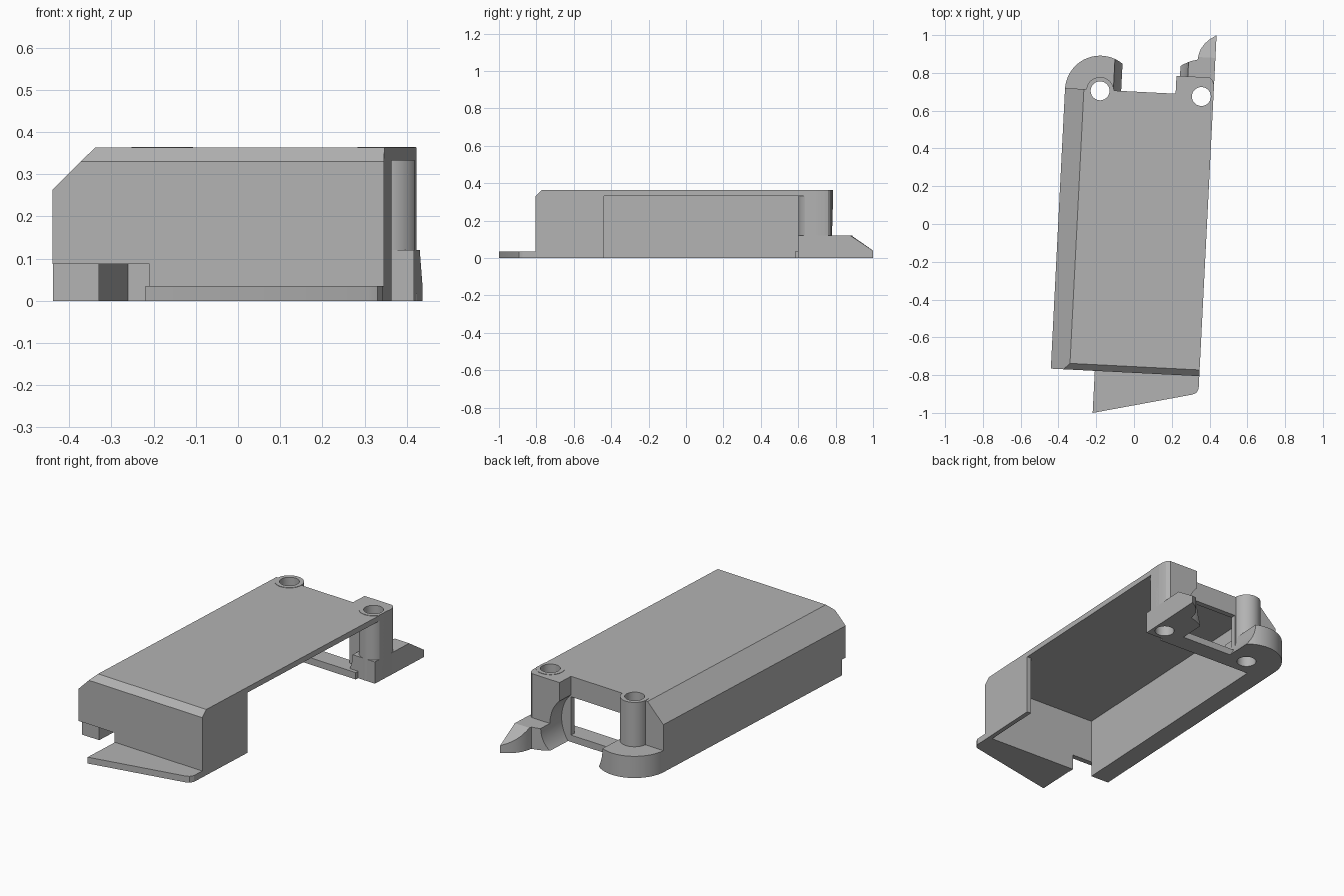
import bpy, bmesh, math
from mathutils import Vector

if "Cube" in bpy.data.objects:
    bpy.data.objects.remove(bpy.data.objects["Cube"], do_unlink=True)

grey = bpy.data.materials.new("plain_grey")
grey.use_nodes = True
grey.diffuse_color = (0.45, 0.45, 0.45, 1)
grey.node_tree.nodes["Principled BSDF"].inputs["Base Color"].default_value = (0.45, 0.45, 0.45, 1)

parts = []


def prism(name, outline, lo, hi, axis="z"):
    """Extrude an outline along z (points are x, y) or along y (points are x, z)."""
    bm = bmesh.new()
    place = (lambda a, b: (a, b, lo)) if axis == "z" else (lambda a, b: (a, lo, b))
    face = bm.faces.new([bm.verts.new(place(a, b)) for a, b in outline])
    new = bmesh.ops.extrude_face_region(bm, geom=[face])["geom"]
    step = Vector((0, 0, hi - lo)) if axis == "z" else Vector((0, hi - lo, 0))
    bmesh.ops.translate(bm, vec=step, verts=[g for g in new if isinstance(g, bmesh.types.BMVert)])
    bmesh.ops.recalc_face_normals(bm, faces=bm.faces)
    mesh = bpy.data.meshes.new(name)
    bm.to_mesh(mesh)
    bm.free()
    mesh.materials.append(grey)
    obj = bpy.data.objects.new(name, mesh)
    bpy.context.collection.objects.link(obj)
    return obj


def part(*args, **kw):
    parts.append(prism(*args, **kw))
    return parts[-1]


def box(x0, x1, y0, y1):
    return [(x0, y0), (x1, y0), (x1, y1), (x0, y1)]


def arc(cx, cy, r, start=0, end=360, n=48):
    count = n if end - start == 360 else n + 1
    angles = [math.radians(start + (end - start) * i / n) for i in range(count)]
    return [(cx + r * math.cos(t), cy + r * math.sin(t)) for t in angles]


def cut(obj, *cutters):
    bpy.context.view_layer.objects.active = obj
    for c in cutters:
        c.hide_render = True
        mod = obj.modifiers.new("cut", "BOOLEAN")
        mod.operation = "DIFFERENCE"
        mod.solver = "EXACT"
        mod.object = c
        bpy.ops.object.modifier_apply(modifier=mod.name)


# Main dimensions
LEFT, RIGHT, FRONT, BACK, TOP = -0.401, 0.386, -0.787, 0.70, 0.363
ROOF, INNER = 0.333, -0.292
HOLES = {"left": (-0.215, 0.695), "right": (0.322, 0.692)}

# Shell with a chamfered long edge
shell = part("shell", [(LEFT, 0), (RIGHT, 0), (RIGHT, TOP), (-0.301, TOP), (LEFT, 0.263)],
             FRONT, BACK, axis="y")
bm = bmesh.new()
bm.from_mesh(shell.data)
cutoff = bmesh.ops.bisect_plane(bm, geom=bm.verts[:] + bm.edges[:] + bm.faces[:],
                                plane_co=(0, FRONT, 0.33), plane_no=(0, -1, 1), clear_outer=True)
bmesh.ops.holes_fill(bm, edges=[e for e in bm.edges if e.is_boundary])
bmesh.ops.recalc_face_normals(bm, faces=bm.faces)
bm.to_mesh(shell.data)
bm.free()

cutters = [
    prism("cavity", box(INNER, RIGHT - 0.025, FRONT + 0.03, BACK - 0.03), -0.1, ROOF),
    prism("side_opening", box(0.3, 0.5, -0.42, 0.66), -0.1, ROOF),
    prism("back_opening", box(-0.135, 0.185, 0.6, 0.8), -0.1, 0.25),
    prism("front_notch", box(-0.5, -0.17, -0.9, FRONT + 0.03), -0.1, 0.087),
]
cut(shell, *cutters)

# Front lip plate
part("front_plate", [(-0.168, FRONT + 0.03), (-0.168, -1.01), (0.355, -0.886), (0.375, -0.876),
                     (RIGHT, -0.855), (RIGHT, FRONT + 0.03)], 0, 0.035)

# Low sill across the back opening
part("back_sill", box(INNER, 0.28, 0.60, BACK), 0, 0.038)

# Rounded foot, and foot with a sloping pointed fin
hx, hy = HOLES["left"]
left_foot = part("left_foot", arc(hx, hy, 0.186, 0, 180) + [(LEFT, 0.60), (hx + 0.186, 0.60)], 0, 0.12)
right_foot = part("right_foot", [(0.185, 0.62), (RIGHT, 0.62), (RIGHT, 1.02), (0.352, 0.998),
                                 (0.326, 0.973), (0.307, 0.945), (0.297, 0.915), (0.292, 0.886),
                                 (0.256, 0.876), (0.217, 0.857), (0.195, 0.84), (0.186, 0.82)], 0, 0.12)
bm = bmesh.new()
bm.from_mesh(right_foot.data)
bmesh.ops.bisect_plane(bm, geom=bm.verts[:] + bm.edges[:] + bm.faces[:],
                       plane_co=(0, 0.90, 0.12), plane_no=(0, 0.08, 0.12), clear_outer=True)
bmesh.ops.holes_fill(bm, edges=[e for e in bm.edges if e.is_boundary])
bmesh.ops.recalc_face_normals(bm, faces=bm.faces)
bm.to_mesh(right_foot.data)
bm.free()

# Full-height corner block
block = part("corner_block", [(0.185, BACK - 0.03), (RIGHT, BACK - 0.03), (RIGHT, 0.755),
                              (0.378, 0.78), (0.36, 0.795), (0.185, 0.795)], 0, TOP)

# Screw posts
posts = [part(side + "_post", arc(x, y, 0.073), 0, TOP + 0.002) for side, (x, y) in HOLES.items()]

# Round passage between the feet, side trim and screw holes
bore = prism("bore", arc(0.05, 0.12, 0.195), 0.5, 1.2, axis="y")
trim = prism("trim", box(RIGHT, 0.6, 0.4, 0.9), -0.1, 0.6)
for obj in (left_foot, right_foot, block):
    cut(obj, bore)
cut(posts[1], trim)
drills = [prism(side + "_drill", arc(x, y, 0.05), -0.1, 0.6) for side, (x, y) in HOLES.items()]
for obj in [shell, left_foot, right_foot, block, bpy.data.objects["back_sill"]] + posts:
    cut(obj, *drills)

for helper in cutters + drills + [bore, trim]:
    bpy.data.objects.remove(helper, do_unlink=True)

# Smooth the round faces and turn the whole case slightly
for obj in parts:
    bpy.ops.object.select_all(action="DESELECT")
    obj.select_set(True)
    bpy.context.view_layer.objects.active = obj
    bpy.ops.object.shade_smooth_by_angle(angle=math.radians(25))
    obj.rotation_euler.z = -math.radians(2.9)
